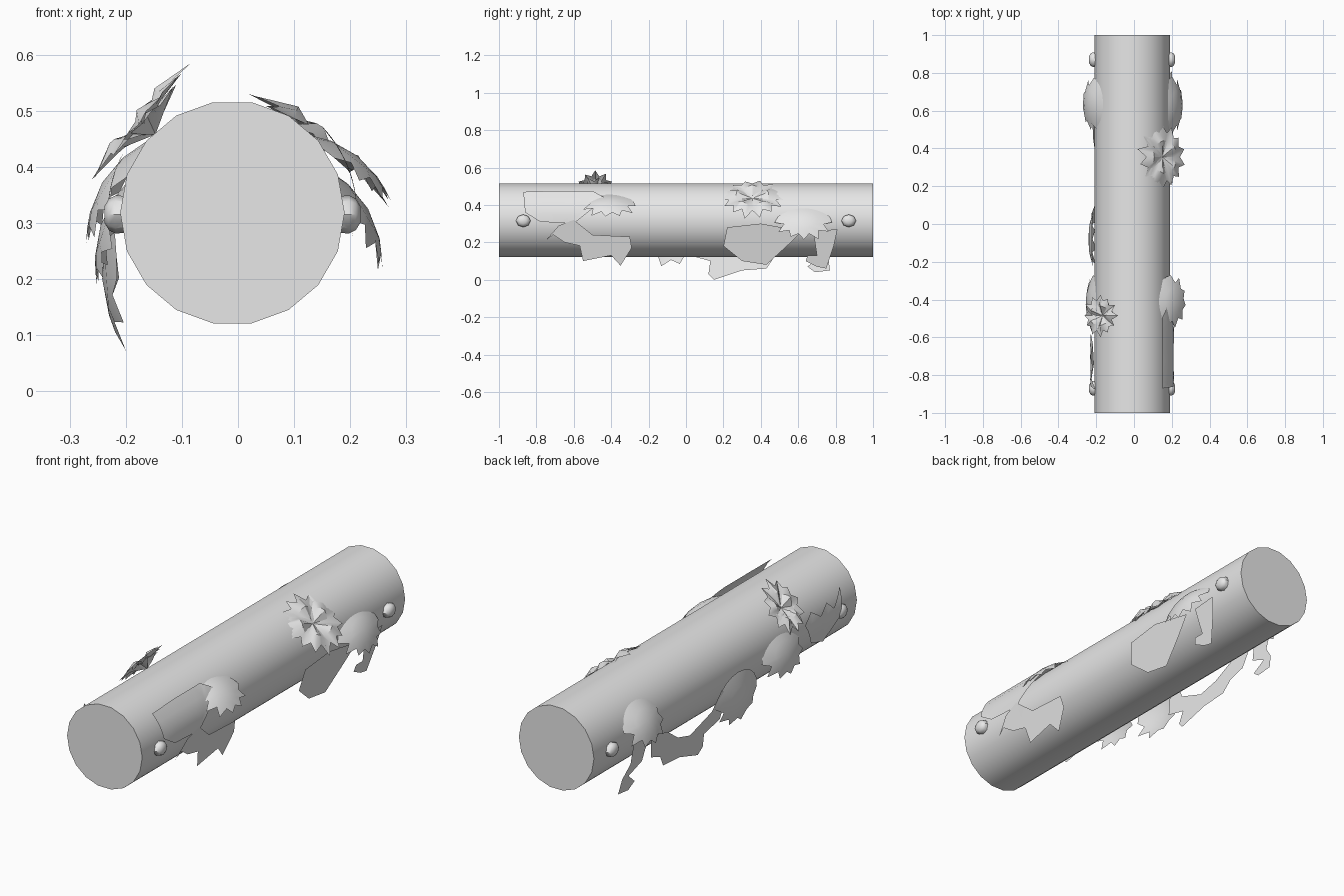
import bpy, bmesh, math
from mathutils import Vector

if "Cube" in bpy.data.objects:
    bpy.data.objects.remove(bpy.data.objects["Cube"])

CX, CZ, R = -0.01, 0.318, 0.2
grey = bpy.data.materials.new("plain_grey")
grey.diffuse_color = (0.8, 0.8, 0.8, 1)
grey.use_nodes = True
grey.node_tree.nodes["Principled BSDF"].inputs["Base Color"].default_value = grey.diffuse_color


def finish(name, bm, angle=40):
    me = bpy.data.meshes.new(name)
    bm.to_mesh(me)
    bm.free()
    me.materials.append(grey)
    ob = bpy.data.objects.new(name, me)
    bpy.context.collection.objects.link(ob)
    bpy.ops.object.select_all(action='DESELECT')
    ob.select_set(True)
    bpy.context.view_layer.objects.active = ob
    bpy.ops.object.shade_smooth_by_angle(angle=math.radians(angle))
    return ob


def loft(name, rings):
    """Closed solid through a list of rings with equal point counts."""
    bm = bmesh.new()
    vs = [[bm.verts.new(p) for p in ring] for ring in rings]
    n = len(vs[0])
    for a, b in zip(vs, vs[1:]):
        for i in range(n):
            bm.faces.new((a[i], a[(i + 1) % n], b[(i + 1) % n], b[i]))
    bm.faces.new(vs[0][::-1])
    bm.faces.new(vs[-1])
    bmesh.ops.recalc_face_normals(bm, faces=bm.faces[:])
    return finish(name, bm)


# Log: 18 sides with a flat top and bottom
loft("log", [[(CX + R * math.cos(i * math.tau / 18), y,
               CZ + R * math.sin(i * math.tau / 18)) for i in range(18)]
             for y in (-1, 1)])

# Side pegs: short rounded stubs near both ends
for side in (-1, 1):
    for y in (-0.87, 0.87):
        rings = [[(CX + side * x, y + r * 1.15 * math.cos(i * math.tau / 8),
                   0.315 + r * math.sin(i * math.tau / 8)) for i in range(8)]
                 for x, r in ((0.18, 0.032), (0.208, 0.034), (0.22, 0.028), (0.228, 0.015))]
        loft("peg", rings)


def hang_x(side, z):
    """Sheets hug the upper log and hang freely below its middle."""
    if z > CZ:
        return CX + side * math.sqrt(max(0.222 ** 2 - (z - CZ) ** 2, 0))
    t = (CZ - z) / CZ
    return CX + side * (0.222 - 0.065 * t)


def sheet(name, side, outline):
    """Thin foliage sheet from a (y, z) outline wrapped over one side."""
    bm = bmesh.new()
    f = bm.faces.new([bm.verts.new((0, y, z)) for y, z in outline])
    bmesh.ops.triangulate(bm, faces=[f])
    bmesh.ops.subdivide_edges(bm, edges=bm.edges[:], cuts=3, use_grid_fill=True)
    for v in bm.verts:
        v.co.x = hang_x(side, v.co.z)
    bm.normal_update()
    if sum(f.normal.x for f in bm.faces) * side < 0:
        bmesh.ops.reverse_faces(bm, faces=bm.faces[:])
    finish(name, bm)


def fan(name, centre, tilt, ru, rv, spikes, droop, rosette):
    """Spiky leaf cluster: full rosette, or a dome with a ragged lower edge."""
    t = math.radians(tilt)
    normal = Vector((math.cos(t), 0, math.sin(t)))
    up = Vector((-math.sin(t), 0, math.cos(t)))
    if up.z < 0:
        up = -up
    bm = bmesh.new()
    hub = bm.verts.new(Vector(centre) + normal * (-0.025 if rosette else 0))
    n = spikes * 2
    inner, outer = [], []
    for i in range(n):
        a = math.tau * i / n
        ragged = rosette or math.sin(a) < 0.1
        r = 0.74 if i % 2 else 1.0 + 0.07 * math.sin(i * 2.3)
        if not ragged:
            r = 0.97
        for ring, k in ((inner, 0.5), (outer, r)):
            w = -droop * k * k
            if rosette and ring is inner:
                w += 0.012 * math.sin(5 * a)
            ring.append(bm.verts.new(Vector(centre) + Vector((0, ru * k * math.cos(a), 0))
                                     + up * (rv * k * math.sin(a)) + normal * w))
    for i in range(n):
        j = (i + 1) % n
        bm.faces.new((hub, inner[i], inner[j]))
        bm.faces.new((inner[i], outer[i], outer[j], inner[j]))
    bm.normal_update()
    if sum(f.normal.dot(normal) for f in bm.faces) < 0:
        bmesh.ops.reverse_faces(bm, faces=bm.faces[:])
    finish(name, bm, 30)


# Rosettes near the top of each side
fan("right_rosette", (0.165, 0.355, 0.455), 51, 0.175, 0.155, 14, 0.03, True)
fan("left_rosette", (-0.185, -0.485, 0.482), 140, 0.11, 0.135, 12, 0.01, True)
fan("left_rosette_inner", (-0.165, -0.48, 0.475), 136, 0.085, 0.09, 9, -0.01, True)

# Domed leaf clusters
fan("right_back_leaf", (0.232, 0.63, 0.325), 30, 0.15, 0.112, 12, 0.035, False)
fan("right_front_leaf", (0.212, -0.41, 0.42), 52, 0.14, 0.105, 11, 0.03, False)
fan("left_back_leaf", (-0.242, 0.635, 0.372), 149, 0.14, 0.115, 11, 0.035, False)
fan("left_front_leaf", (-0.245, -0.42, 0.295), 162, 0.15, 0.11, 11, 0.03, False)
fan("left_middle_leaf", (-0.242, -0.08, 0.2), 184, 0.16, 0.13, 10, 0.03, False)

# Sheets on the right side
sheet("right_upper_sheet", 1, [(-.87, .47), (-.7, .475), (-.5, .475), (-.42, .43), (-.5, .38),
                               (-.6, .3), (-.78, .31), (-.86, .36)])
sheet("right_ragged_sheet", 1, [(-.75, .21), (-.68, .29), (-.6, .32), (-.5, .24), (-.3, .23),
                                (-.29, .17), (-.35, .075), (-.4, .13), (-.55, .1), (-.56, .18),
                                (-.65, .2), (-.71, .24)])
sheet("right_broad_sheet", 1, [(.22, .28), (.4, .3), (.62, .26), (.55, .19), (.43, .08),
                               (.3, .1), (.2, .18)])
sheet("right_strip", 1, [(.68, .26), (.81, .27), (.79, .18), (.75, .06), (.7, .07),
                         (.64, .1), (.65, .13), (.7, .13)])

# Sheets on the left side
sheet("left_long_sheet", -1, [(.58, .27), (.55, .15), (.47, .12), (.43, .06), (.3, .05),
                              (.15, 0), (.12, .03), (.13, .1), (.02, .13), (0, .25),
                              (.05, .29), (.1, .2), (.25, .14), (.35, .17), (.45, .24)])
sheet("left_strip", -1, [(.6, .3), (.72, .3), (.7, .2), (.76, .12), (.77, .05),
                         (.69, .04), (.65, .07), (.71, .12), (.62, .16)])
sheet("left_front_sheet", -1, [(-.58, .36), (-.64, .25), (-.74, .22), (-.84, .3), (-.88, .43),
                               (-.8, .36), (-.76, .4), (-.7, .36), (-.64, .4)])
